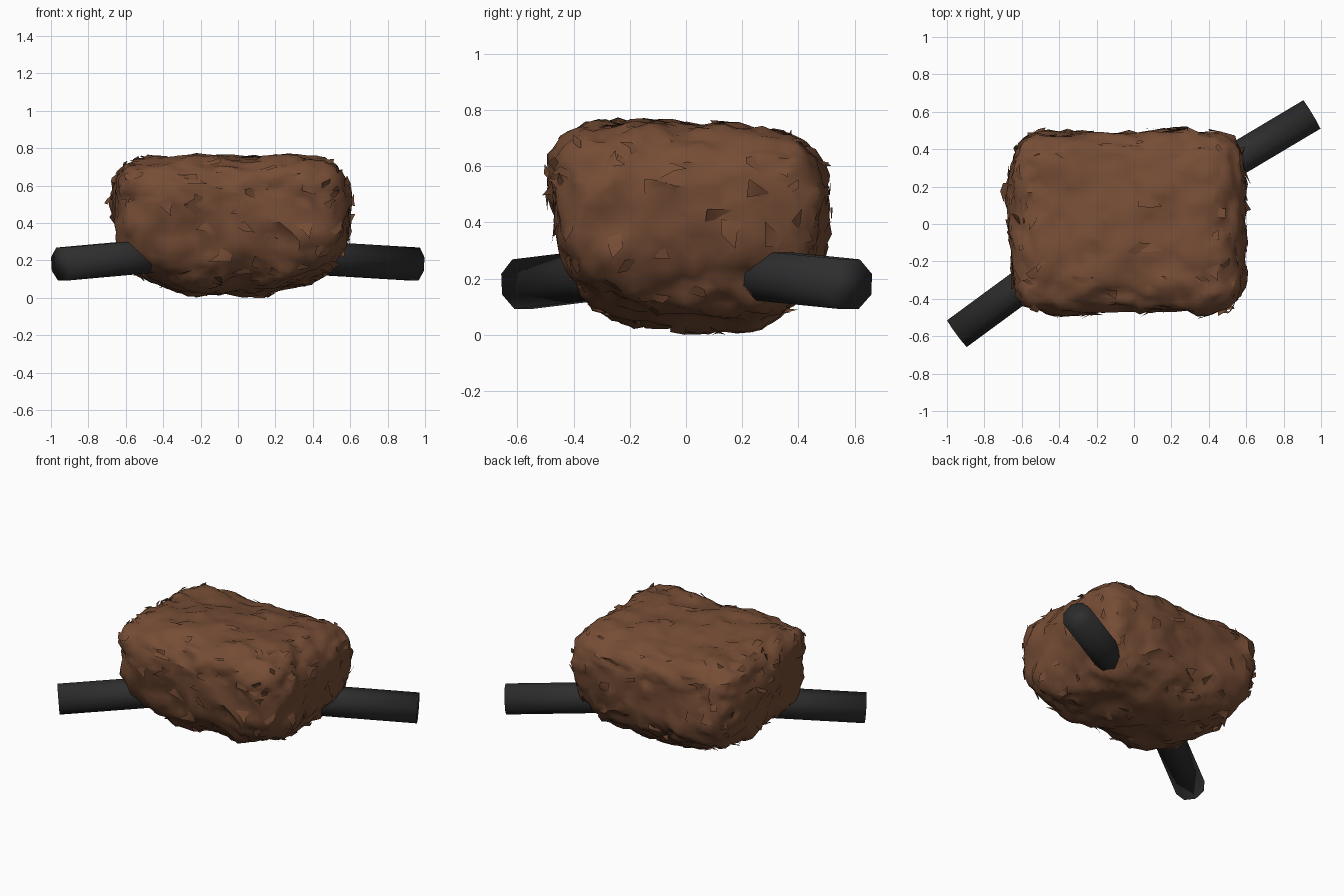
import bpy
import bmesh
import math
import random
from mathutils import Vector, Matrix, noise

random.seed(7)

if "Cube" in bpy.data.objects:
    bpy.data.objects.remove(bpy.data.objects["Cube"], do_unlink=True)


def make_material(name, rgb):
    mat = bpy.data.materials.new(name)
    mat.use_nodes = True
    mat.diffuse_color = (*rgb, 1)
    bsdf = mat.node_tree.nodes["Principled BSDF"]
    bsdf.inputs["Base Color"].default_value = (*rgb, 1)
    bsdf.inputs["Roughness"].default_value = 0.9
    return mat


def finish(bm, name, mat, angle):
    mesh = bpy.data.meshes.new(name)
    bm.to_mesh(mesh)
    bm.free()
    mesh.materials.append(mat)
    obj = bpy.data.objects.new(name, mesh)
    bpy.context.collection.objects.link(obj)
    bpy.ops.object.select_all(action="DESELECT")
    obj.select_set(True)
    bpy.context.view_layer.objects.active = obj
    bpy.ops.object.shade_smooth_by_angle(angle=math.radians(angle))
    return obj


brown = make_material("earthy_brown", (0.18, 0.074, 0.036))
charcoal = make_material("charcoal", (0.027, 0.027, 0.027))


def lump_point(u):
    """Project a cube point onto a rounded block: squarish plan, bowl bottom, flat top."""
    p, q = 4.5, (3.6 if u.z > 0 else 2.6)
    f = (abs(u.x) ** p + abs(u.y) ** p) ** (q / p) + abs(u.z) ** q
    v = u * f ** (-1 / q)
    # Corners swell a little past the middles of the sides
    x = 0.635 * v.x * (0.98 + 0.05 * v.y ** 2)
    y = 0.495 * v.y * (0.96 + 0.1 * v.x ** 2)
    if v.z > 0:
        z = 0.5 + v.z * (0.245 + 0.04 * v.x ** 2 - 0.025 * v.y)
    else:
        z = 0.5 + 0.485 * v.z
    # The upper part leans slightly to the front
    y -= 0.06 * (z - 0.4)
    return Vector((x - 0.035, y + 0.018, z))


# Rough lump
bm = bmesh.new()
bmesh.ops.create_cube(bm, size=2)
bmesh.ops.subdivide_edges(bm, edges=bm.edges[:], cuts=19, use_grid_fill=True)
for v in bm.verts:
    v.co = lump_point(v.co)
bm.normal_update()
moved = []
for v in bm.verts:
    bump = 0.03 * noise.noise(v.co * 5) + 0.022 * noise.noise(v.co * 13)
    slide = 0.014 * noise.noise_vector(v.co * 23)
    moved.append(v.co + v.normal * bump + slide)
for v, co in zip(bm.verts, moved):
    v.co = co
bmesh.ops.triangulate(bm, faces=bm.faces[:], quad_method="SHORT_EDGE")
bm.normal_update()

# Loose flakes of a few faces each, hinged on one side, mostly around the sides
for face in random.sample(bm.faces[:], 190):
    if abs(face.normal.z) > 0.75 and random.random() < 0.6:
        continue
    normal = face.normal.copy()
    patch = {face}
    for edge in face.edges:
        if random.random() < 0.6:
            patch.update(edge.link_faces)
    flake = bmesh.ops.duplicate(bm, geom=list(patch))["geom"]
    corners = [g for g in flake if isinstance(g, bmesh.types.BMVert)]
    hinge = normal.cross(Vector((random.gauss(0, 1), random.gauss(0, 1), random.gauss(0, 1))))
    hinge.normalize()
    reach = [c.co.dot(hinge) for c in corners]
    low, span = min(reach), max(reach) - min(reach)
    lift = random.uniform(0.012, 0.035)
    for c, r in zip(corners, reach):
        c.co += normal * ((r - low) / span * lift - 0.004)
for v in bm.verts:
    v.co.z = max(v.co.z, 0)
finish(bm, "rough_lump", brown, 45)


# Eight-sided rods running in from opposite corners and meeting in the middle
def rod(name, tip, direction, length=1.1):
    axis = Vector(direction).normalized()
    bm = bmesh.new()
    bmesh.ops.create_cone(bm, cap_ends=True, segments=8, radius1=0.096,
                          radius2=0.096, depth=length,
                          matrix=Matrix.Rotation(math.pi / 8, 4, "Z"))
    turn = axis.to_track_quat("Z", "Y").to_matrix().to_4x4()
    place = Matrix.Translation(Vector(tip) + axis * length / 2)
    bmesh.ops.transform(bm, matrix=place @ turn, verts=bm.verts)
    finish(bm, name, charcoal, 180)


rod("left_rod", (0.95, 0.585, 0.18), (-1, -0.595, 0.06))
rod("right_rod", (-0.945, -0.585, 0.18), (1, 0.735, 0.09))
